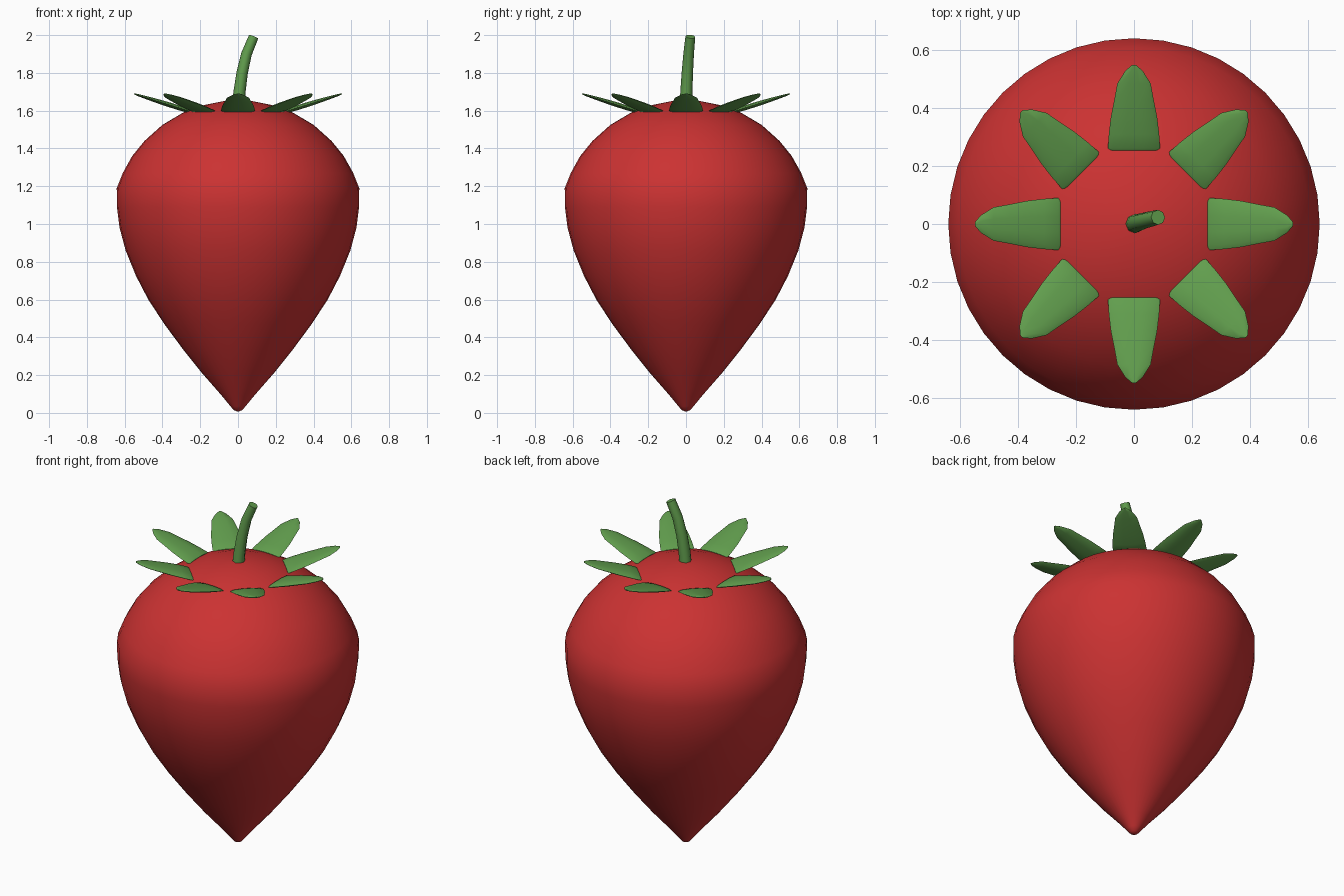
import bpy, bmesh, math
from mathutils import Vector, Matrix

if "Cube" in bpy.data.objects:
    bpy.data.objects.remove(bpy.data.objects["Cube"])


def material(name, rgb):
    m = bpy.data.materials.new(name)
    m.diffuse_color = (*rgb, 1)
    m.use_nodes = True
    m.node_tree.nodes["Principled BSDF"].inputs["Base Color"].default_value = m.diffuse_color
    return m


RED = material("berry red", (0.60, 0.032, 0.032))
GREEN = material("leaf green", (0.12, 0.34, 0.075))


def finish(bm, name, mat, angle):
    bmesh.ops.recalc_face_normals(bm, faces=bm.faces)
    me = bpy.data.meshes.new(name)
    bm.to_mesh(me)
    bm.free()
    me.materials.append(mat)
    ob = bpy.data.objects.new(name, me)
    bpy.context.collection.objects.link(ob)
    bpy.context.view_layer.objects.active = ob
    ob.select_set(True)
    bpy.ops.object.shade_smooth_by_angle(angle=math.radians(angle))
    ob.select_set(False)
    return ob


def skin(bm, rings):
    # join rings of equal length and cap both ends
    vs = [[bm.verts.new(p) for p in r] for r in rings]
    n = len(vs[0])
    for a, b in zip(vs, vs[1:]):
        for i in range(n):
            j = (i + 1) % n
            bm.faces.new((a[i], a[j], b[j], b[i]))
    bm.faces.new(vs[0][::-1])
    bm.faces.new(vs[-1])


def circle(c, r, n):
    return [Vector(c) + Vector((r * math.cos(2 * math.pi * i / n),
                                r * math.sin(2 * math.pi * i / n), 0)) for i in range(n)]


# Berry body: lathed profile (radius, height)
profile = [(0.005, 0.008), (0.022, 0.014), (0.04, 0.035), (0.085, 0.09), (0.19, 0.21),
           (0.29, 0.335), (0.39, 0.47), (0.475, 0.60), (0.54, 0.725), (0.595, 0.86),
           (0.627, 0.98), (0.641, 1.09), (0.642, 1.19), (0.61, 1.27), (0.56, 1.36),
           (0.495, 1.44), (0.40, 1.525), (0.29, 1.59), (0.18, 1.63), (0.08, 1.65),
           (0.01, 1.655)]
bm = bmesh.new()
skin(bm, [circle((0, 0, z), r, 40) for r, z in profile])
finish(bm, "berry", RED, 60)

# Leaves: lens section along (distance, half width, half thickness), tilted upward
leaf = [(0.254, 0.080, 0.008), (0.262, 0.090, 0.012), (0.31, 0.087, 0.014),
        (0.37, 0.080, 0.014), (0.43, 0.068, 0.012), (0.485, 0.058, 0.009),
        (0.53, 0.030, 0.006), (0.55, 0.006, 0.003)]
for k in range(8):
    bm = bmesh.new()
    rings = []
    for d, w, t in leaf:
        z = 1.597 + (d - 0.254) * 0.31
        rings.append([(d, w * math.cos(a), z + t * math.sin(a))
                      for a in (i * math.pi / 5 for i in range(10))])
    skin(bm, rings)
    bm.transform(Matrix.Rotation(k * math.pi / 4, 4, 'Z'))
    finish(bm, f"leaf_{k + 1}", GREEN, 50)

# Stem: tapered tube leaning to one side
path = [((0, 0, 1.60), 0.034), ((0.008, 0.002, 1.70), 0.032), ((0.022, 0.007, 1.80), 0.030),
        ((0.045, 0.014, 1.90), 0.028), ((0.083, 0.023, 1.992), 0.026)]
bm = bmesh.new()
rings = []
for i, (c, r) in enumerate(path):
    a, b = path[max(i - 1, 0)][0], path[min(i + 1, len(path) - 1)][0]
    q = Vector((0, 0, 1)).rotation_difference(Vector(b) - Vector(a))
    rings.append([Vector(c) + q @ p for p in circle((0, 0, 0), r, 8)])
skin(bm, rings)
finish(bm, "stem", GREEN, 50)
